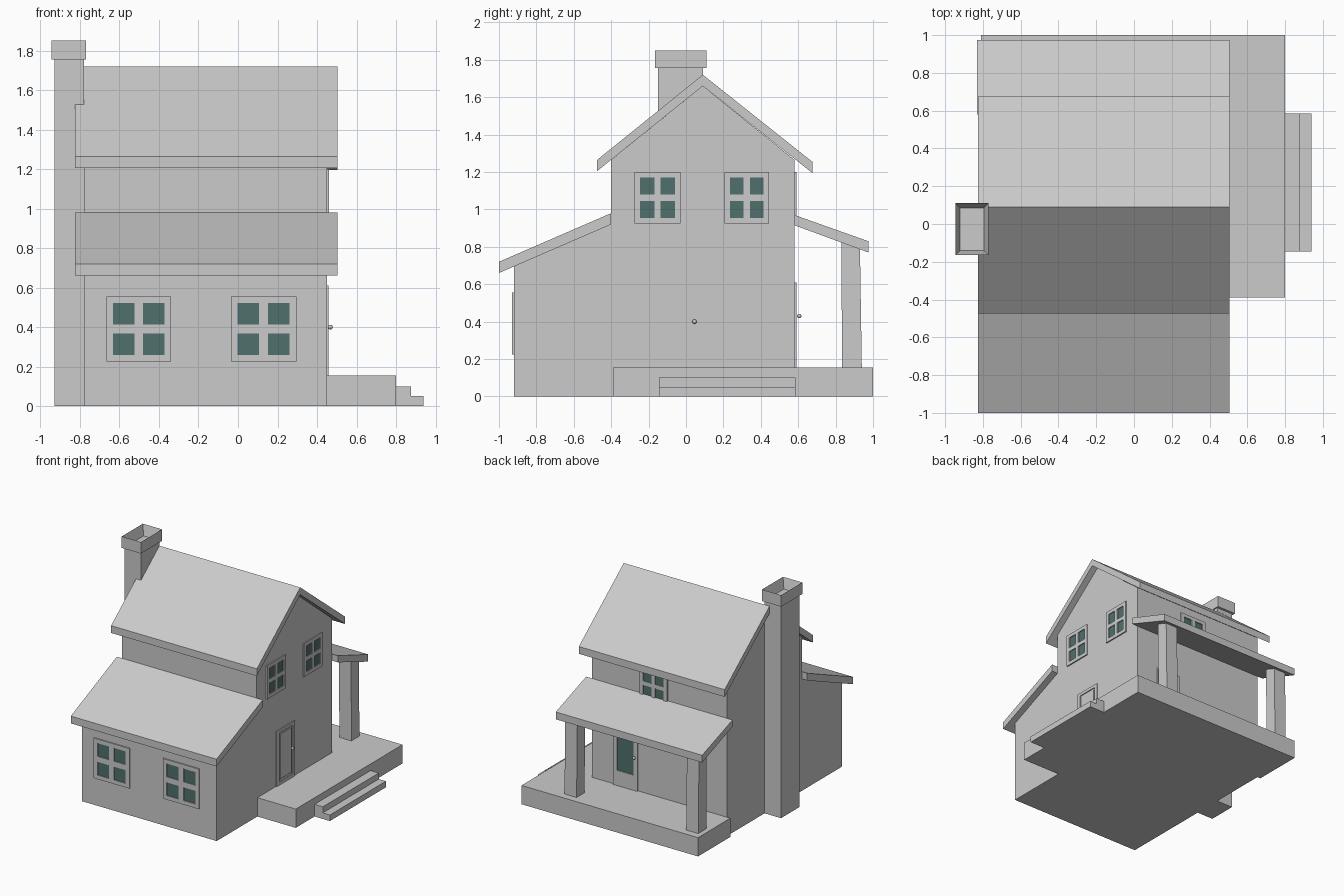
import bpy
import bmesh
from mathutils import Vector

old = bpy.data.objects.get("Cube")
if old:
    bpy.data.objects.remove(old, do_unlink=True)


def make_material(name, rgb):
    mat = bpy.data.materials.new(name)
    mat.use_nodes = True
    mat.diffuse_color = (*rgb, 1)
    mat.node_tree.nodes["Principled BSDF"].inputs["Base Color"].default_value = (*rgb, 1)
    return mat


grey = make_material("plain grey", (0.6, 0.6, 0.6))
teal = make_material("dark teal glass", (0.08, 0.16, 0.15))


def finish(name, bm, mat):
    bmesh.ops.recalc_face_normals(bm, faces=bm.faces)
    mesh = bpy.data.meshes.new(name)
    bm.to_mesh(mesh)
    bm.free()
    mesh.materials.append(mat)
    obj = bpy.data.objects.new(name, mesh)
    bpy.context.collection.objects.link(obj)
    return obj


def add_box(bm, lo, hi):
    lo, hi = Vector(lo), Vector(hi)
    verts = bmesh.ops.create_cube(bm, size=1)["verts"]
    for v in verts:
        v.co = (lo + hi) / 2 + v.co * (hi - lo)
    return verts


def box(name, lo, hi, mat=grey):
    bm = bmesh.new()
    add_box(bm, lo, hi)
    return finish(name, bm, mat)


def extrude(name, points, along):
    """Extrude a closed outline along a vector."""
    bm = bmesh.new()
    face = bm.faces.new([bm.verts.new(p) for p in points])
    new = bmesh.ops.extrude_face_region(bm, geom=[face])["geom"]
    bmesh.ops.translate(bm, vec=along, verts=[g for g in new if isinstance(g, bmesh.types.BMVert)])
    return finish(name, bm, grey)


def side_profile(name, outline, x0, x1):
    return extrude(name, [(x0, y, z) for y, z in outline], (x1 - x0, 0, 0))


# House body and roofs, as side profiles in y and z
LEFT, RIGHT, FRONT, BACK = -0.78, 0.45, -0.92, 0.58
side_profile("house_walls", [(FRONT, 0), (BACK, 0), (BACK, 1.265), (0.09, 1.66),
                             (-0.4, 1.265), (-0.4, 0.92), (FRONT, 0.695)], LEFT, RIGHT)
side_profile("main_roof", [(-0.475, 1.205), (0.09, 1.66), (0.675, 1.195),
                           (0.675, 1.255), (0.09, 1.72), (-0.475, 1.265)], -0.825, 0.505)
side_profile("front_roof", [(-1, 0.66), (-0.4, 0.92), (-0.4, 0.98), (-1, 0.72)], -0.825, 0.505)
side_profile("porch_roof", [(BACK, 0.915), (0.975, 0.77), (0.975, 0.83), (BACK, 0.97)], -0.83, 0.505)

# L-shaped porch deck and steps
DECK = 0.155
extrude("porch_deck", [(RIGHT, -0.39, 0), (0.8, -0.39, 0), (0.8, 1, 0), (-0.81, 1, 0),
                       (-0.81, BACK, 0), (RIGHT, BACK, 0)], (0, 0, DECK))
side_profile("upper_step", [(-0.145, 0), (0.585, 0), (0.585, 0.1), (-0.145, 0.1)], 0.8, 0.875)
side_profile("lower_step", [(-0.145, 0), (0.585, 0), (0.585, 0.05), (-0.145, 0.05)], 0.875, 0.94)

# Slightly tapered porch posts
for label, x in (("right", -0.77), ("left", 0.34)):
    side_profile(label + "_porch_post", [(0.835, DECK), (0.94, DECK), (0.93, 0.8), (0.83, 0.83)],
                 x, x + 0.11)

# Chimney shaft with an open cap
box("chimney_shaft", (-0.93, -0.15, 0), (LEFT, 0.09, 1.76))
bm = bmesh.new()
add_box(bm, (-0.945, -0.165, 1.755), (-0.77, 0.11, 1.85))
top = max(bm.faces, key=lambda f: f.calc_center_median().z)
bmesh.ops.inset_region(bm, faces=[top], thickness=0.035)
bmesh.ops.translate(bm, vec=(0, 0, -0.085), verts=top.verts)
finish("chimney_cap", bm, grey)

# Wall mappings: distance along the wall and outward depth to x and y
WALLS = {
    "front": lambda u, d: (u, FRONT - d),
    "back": lambda u, d: (u, BACK + d),
    "left": lambda u, d: (RIGHT + d, u),
}


def wall_box(bm, wall, u, z, d):
    a, b = WALLS[wall](u[0], d[0]), WALLS[wall](u[1], d[1])
    lo = [min(p) for p in zip(a, b)]
    hi = [max(p) for p in zip(a, b)]
    add_box(bm, (*lo, z[0]), (*hi, z[1]))


def plate(name, wall, u, z, depth, mat):
    bm = bmesh.new()
    wall_box(bm, wall, u, z, (-0.01, depth))
    finish(name, bm, mat)


def frame(name, wall, u, z, panes_u, panes_z, depth):
    """Bars around and between the given openings."""
    bm = bmesh.new()
    us = [u[0], *[v for p in panes_u for v in p], u[1]]
    zs = [z[0], *[v for p in panes_z for v in p], z[1]]
    for bar in zip(us[::2], us[1::2]):
        wall_box(bm, wall, bar, z, (-0.01, depth))
    for opening in panes_u:
        for bar in zip(zs[::2], zs[1::2]):
            wall_box(bm, wall, opening, bar, (-0.01, depth))
    finish(name, bm, grey)


def split(span, border, gap, count):
    """Divide a span into equal openings."""
    size = (span[1] - span[0] - 2 * border - gap * (count - 1)) / count
    starts = [span[0] + border + i * (size + gap) for i in range(count)]
    return [(s, s + size) for s in starts]


def window(name, wall, u, z, rows=2, gap=0.045, border=0.033):
    frame(name + "_frame", wall, u, z, split(u, border, gap, 2), split(z, border, gap, rows), 0.01)
    plate(name + "_glass", wall, (u[0] + 0.01, u[1] - 0.01), (z[0] + 0.01, z[1] - 0.01), 0.003, teal)


# Windows
window("front_right_window", "front", (-0.665, -0.34), (0.225, 0.555))
window("front_left_window", "front", (-0.035, 0.295), (0.225, 0.555))
window("gable_front_window", "left", (-0.275, -0.03), (0.925, 1.2), gap=0.033, border=0.03)
window("gable_back_window", "left", (0.205, 0.445), (0.925, 1.2), gap=0.033, border=0.03)
window("back_window", "back", (-0.24, 0.01), (0.925, 1.2), gap=0.033, border=0.03)


# Doors with framed inner panels and round knobs
def knob(name, wall, u, z, depth):
    bm = bmesh.new()
    bmesh.ops.create_uvsphere(bm, u_segments=12, v_segments=8, radius=0.012)
    bmesh.ops.translate(bm, vec=(*WALLS[wall](u, depth), z), verts=bm.verts)
    obj = finish(name, bm, grey)
    for p in obj.data.polygons:
        p.use_smooth = True


DOOR_Z = (DECK, 0.61)
frame("side_door_frame", "left", (-0.15, 0.09), DOOR_Z, [(-0.115, 0.06)], [(0.18, 0.585)], 0.008)
plate("side_door_panel", "left", (-0.1, 0.045), (0.2, 0.57), 0.006, grey)
knob("side_door_knob", "left", 0.045, 0.4, 0.018)
frame("back_door_frame", "back", (0.03, 0.25), DOOR_Z, [(0.065, 0.215)], [(0.28, 0.58)], 0.012)
plate("back_door_glass", "back", (0.05, 0.23), (0.27, 0.59), 0.004, teal)
knob("back_door_knob", "back", 0.052, 0.43, 0.025)
